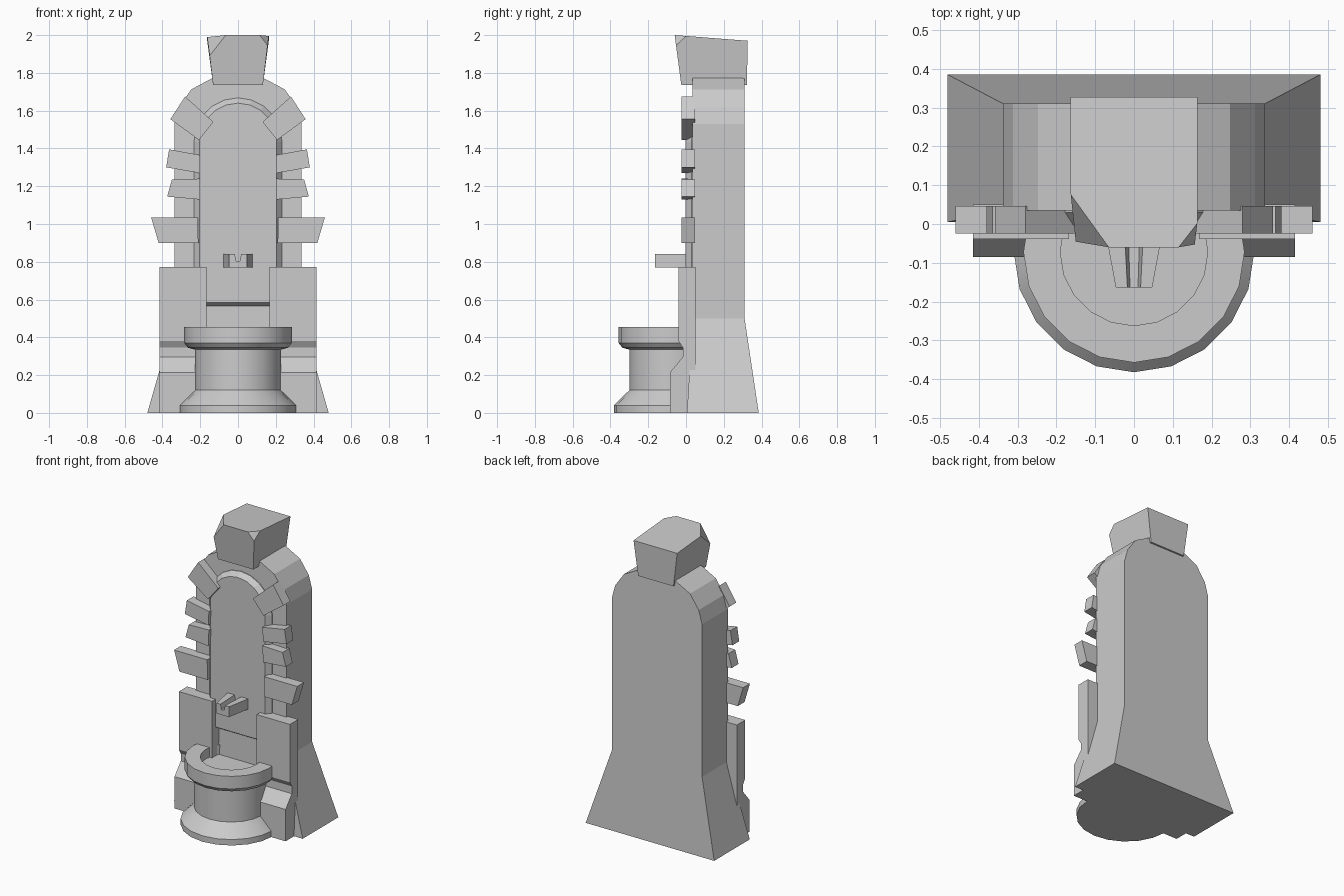
import bpy, bmesh, math
from mathutils import Vector

if "Cube" in bpy.data.objects:
    bpy.data.objects.remove(bpy.data.objects["Cube"])


def finish(bm, name, smooth=False):
    bmesh.ops.recalc_face_normals(bm, faces=bm.faces[:])
    me = bpy.data.meshes.new(name)
    bm.to_mesh(me)
    bm.free()
    ob = bpy.data.objects.new(name, me)
    bpy.context.collection.objects.link(ob)
    if smooth:
        bpy.ops.object.select_all(action='DESELECT')
        ob.select_set(True)
        bpy.context.view_layer.objects.active = ob
        bpy.ops.object.shade_smooth_by_angle(angle=math.radians(25))
    return ob


def loft_bm(rings):
    """Closed solid through rings with equal point counts."""
    bm = bmesh.new()
    vr = [[bm.verts.new(p) for p in r] for r in rings]
    n = len(vr[0])
    for a, b in zip(vr, vr[1:]):
        for i in range(n):
            j = (i + 1) % n
            bm.faces.new((a[i], a[j], b[j], b[i]))
    bm.faces.new(vr[0])
    bm.faces.new(vr[-1])
    return bm


def at_y(profile, y):
    return [(x, y, z) for x, z in profile]


def mirrored(half):
    """Complete a symmetric xz outline from its right half (bottom to top)."""
    return half + [(-x, z) for x, z in reversed(half) if x > 0]


# main body: arched slab with a flared foot
body = mirrored([(.48, 0), (.337, .5), (.337, 1.53), (.312, 1.62),
                 (.247, 1.713), (.13, 1.775), (0, 1.79)])
front = [(x, .005 if z == 0 else .035, z) for x, z in body]
back = [(x, .385 if z == 0 else .31, z) for x, z in body]
finish(loft_bm([front, back]), "arched_body")


# raised arched panel with bevelled edge
def arch(r, z0, zc=1.435, n=10):
    return [(r, z0)] + [(r * math.cos(math.pi * i / n), zc + r * math.sin(math.pi * i / n))
                        for i in range(n + 1)] + [(-r, z0)]


finish(loft_bm([at_y(arch(.233, .565), .045), at_y(arch(.233, .565), .03),
                at_y(arch(.205, .585), -.002)]), "arched_panel")

# arch stones and side piers, both sides
stones = [
    [(.21, .90), (.42, .90), (.46, 1.035), (.213, 1.035)],
    [(.205, 1.13), (.375, 1.145), (.35, 1.235), (.2, 1.24)],
    [(.205, 1.27), (.38, 1.30), (.365, 1.395), (.2, 1.365)],
    [(.207, 1.445), (.358, 1.555), (.28, 1.675), (.13, 1.54)],
]
pier = [(.05, 0), (-.085, 0), (-.085, .215), (-.017, .295), (-.017, .345),
        (-.039, .38), (-.039, .772), (.05, .772)]
for s, side in ((-1, "left"), (1, "right")):
    for i, st in enumerate(stones):
        p = [(s * x, z) for x, z in st]
        finish(loft_bm([at_y(p, -.025), at_y(p, .047)]), f"arch_stone_{side}_{i + 1}")
    finish(loft_bm([[(s * x, y, z) for y, z in pier] for x in (.167, .415)]), f"pier_{side}")

# keystone block with two chipped corners
bottom = [(-.132, -.025, 1.737), (.132, -.025, 1.737), (.132, .322, 1.737), (-.132, .322, 1.737)]
top = [(-.163, -.06, 2), (.163, -.06, 2), (.163, .327, 1.97), (-.163, .327, 1.97)]
bm = loft_bm([bottom, top])
chips = [((-.162, .075, 1.99), (-.065, -.06, 2), (-.15, -.046, 1.89)),
         ((.162, 0, 1.995), (.115, -.06, 2), (.157, -.053, 1.945))]
for tri in chips:
    a, b, c = map(Vector, tri)
    n = (b - a).cross(c - a).normalized()
    if n.dot(Vector((0, .1, 1.85)) - a) > 0:
        n.negate()
    bmesh.ops.bisect_plane(bm, geom=bm.verts[:] + bm.edges[:] + bm.faces[:],
                           plane_co=a, plane_no=n, clear_outer=True)
    bmesh.ops.holes_fill(bm, edges=[e for e in bm.edges if e.is_boundary], sides=0)
finish(bm, "keystone")


# water spout: tapered block with an open channel
def spout_ring(y, w, c):
    p = [(-w, .77), (w, .77), (w, .84), (c, .84), (c * .6, .805), (-c * .6, .805), (-c, .84), (-w, .84)]
    return at_y(p, y)


finish(loft_bm([spout_ring(-.163, .047, .017), spout_ring(.03, .083, .027)]), "spout")

# round basin standing against the wall
basin = [(.31, 0), (.31, .04), (.228, .12), (.228, .335), (.265, .345), (.285, .37),
         (.285, .455), (.19, .455), (.19, .39)]
finish(loft_bm([[(r * math.cos(math.tau * i / 20), -.072 + r * math.sin(math.tau * i / 20), z)
                 for i in range(20)] for r, z in basin]), "basin", True)
